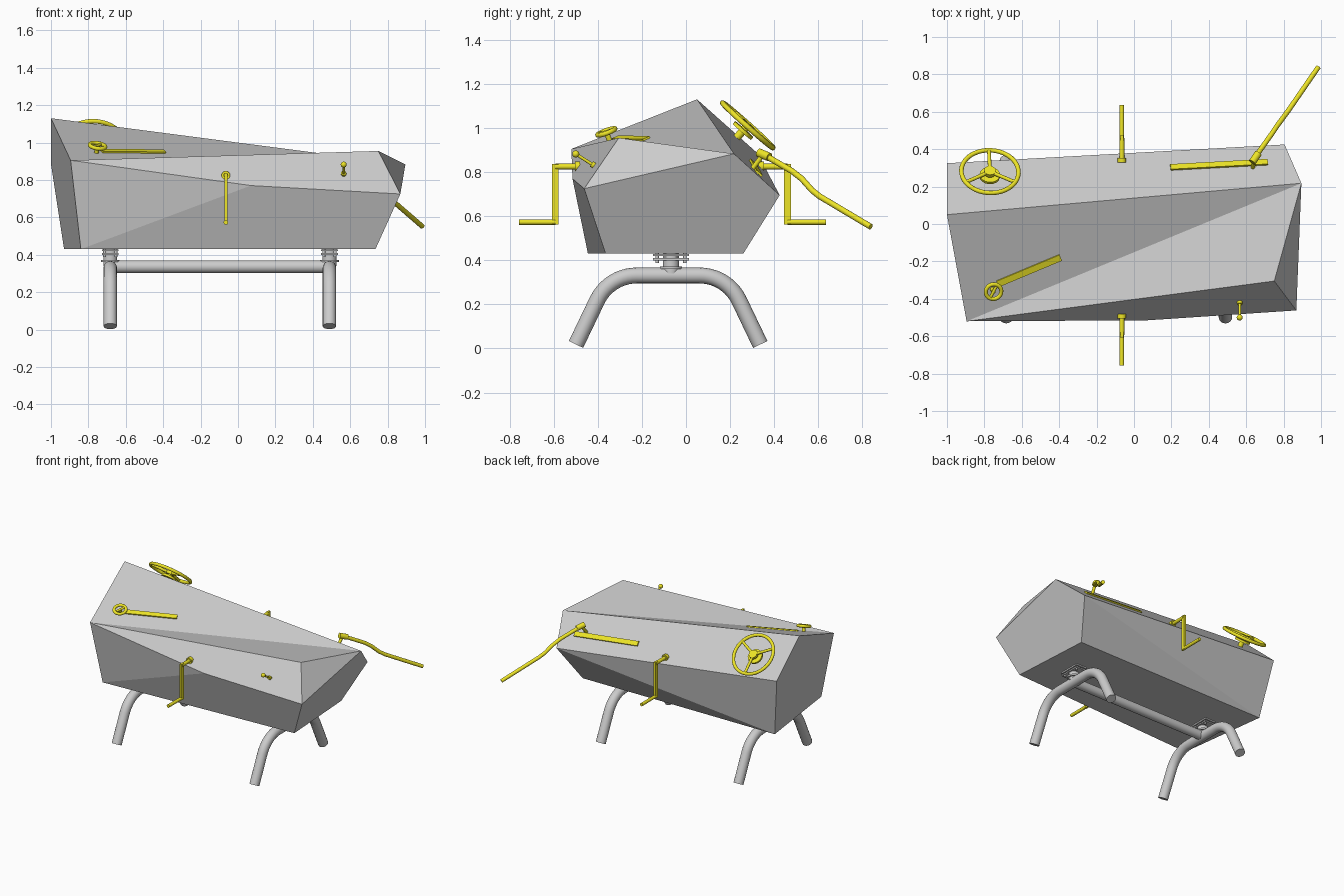
import bpy, bmesh, math
from mathutils import Vector as V

if "Cube" in bpy.data.objects:
    bpy.data.objects.remove(bpy.data.objects["Cube"])

yellow = bpy.data.materials.new("yellow")
yellow.diffuse_color = (0.85, 0.78, 0.02, 1)
yellow.use_nodes = True
yellow.node_tree.nodes["Principled BSDF"].inputs["Base Color"].default_value = yellow.diffuse_color


def finish(ob, name, mat=None, smooth=True):
    ob.name = name
    if mat:
        ob.data.materials.append(mat)
    if smooth:
        bpy.ops.object.select_all(action='DESELECT')
        ob.select_set(True)
        bpy.context.view_layer.objects.active = ob
        bpy.ops.object.shade_smooth_by_angle(angle=math.radians(35))
    return ob


def tube(name, pts, r, mat=None):
    cu = bpy.data.curves.new(name, 'CURVE')
    cu.dimensions = '3D'
    cu.bevel_depth, cu.bevel_resolution, cu.use_fill_caps = r, 6, True
    sp = cu.splines.new('POLY')
    sp.points.add(len(pts) - 1)
    for p, co in zip(sp.points, pts):
        p.co = (*co, 1)
    ob = bpy.data.objects.new(name, cu)
    bpy.context.collection.objects.link(ob)
    bpy.ops.object.select_all(action='DESELECT')
    ob.select_set(True)
    bpy.context.view_layer.objects.active = ob
    bpy.ops.object.convert(target='MESH')
    return finish(bpy.context.object, name, mat)


def box(name, loc, size, mat=None, rot=None):
    bpy.ops.mesh.primitive_cube_add(size=1, location=loc)
    ob = bpy.context.object
    ob.scale = size
    if rot:
        ob.rotation_euler = rot
    return finish(ob, name, mat, False)


def ring(name, loc, normal, R, r, mat):
    bpy.ops.mesh.primitive_torus_add(location=loc, major_radius=R, minor_radius=r,
                                     major_segments=40, minor_segments=12)
    ob = bpy.context.object
    ob.rotation_euler = normal.to_track_quat('Z', 'Y').to_euler()
    return finish(ob, name, mat)


def strip(name, p, q, normal, width, thick, mat):
    # flat bar between two points, lying in the plane of the given normal
    d = (q - p).normalized()
    side = normal.cross(d).normalized() * width / 2
    up = d.cross(side).normalized() * thick / 2
    bm = bmesh.new()
    vs = [bm.verts.new(c + s * side + u * up) for c in (p, q) for s in (-1, 1) for u in (-1, 1)]
    bmesh.ops.convex_hull(bm, input=vs)
    bmesh.ops.dissolve_limit(bm, angle_limit=0.01, verts=bm.verts, edges=bm.edges)
    me = bpy.data.meshes.new(name)
    bm.to_mesh(me)
    ob = bpy.data.objects.new(name, me)
    bpy.context.collection.objects.link(ob)
    return finish(ob, name, mat, False)


# Faceted body
P = dict(A=(-1, .05, 1.13), B=(-.895, -.52, .905), C=(-.84, -.445, .43), D=(-.93, .25, .43),
         M=(-1, .325, .885), E=(.868, -.462, .725), F=(.895, .218, .883), G=(.75, -.305, .955),
         H=(.07, -.515, .77), K=(.805, .425, .695), S=(.735, -.365, .43), T=(.697, .26, .43))
P = {k: V(v) for k, v in P.items()}
bm = bmesh.new()
bv = {k: bm.verts.new(v) for k, v in P.items()}
for f in "ABF BGF AFKM BHG HEG BCH CSEH EGF EFKTS KMD KDT ABCDM CDTS".split():
    bm.faces.new([bv[c] for c in f])
bmesh.ops.recalc_face_normals(bm, faces=bm.faces)
me = bpy.data.meshes.new("body")
bm.to_mesh(me)
body = bpy.data.objects.new("body", me)
bpy.context.collection.objects.link(body)


# Surface planes used to seat the controls
def up_normal(a, b, c):
    n = (P[b] - P[a]).cross(P[c] - P[a]).normalized()
    return n if n.z > 0 else -n


def on_plane(n, x, y, lift=0):
    a = P['A']
    return V((x, y, a.z - (n.x * (x - a.x) + n.y * (y - a.y)) / n.z)) + n * lift


n_back = up_normal('A', 'M', 'F')
n_top = up_normal('A', 'B', 'F')

# Bent tube legs with mounting flanges
YC, TZ, R, BR = -.081, .331, .036, .2
ang = math.atan2(.89, .45)
t = BR * math.tan(ang / 2)
half = [(.265 - t + BR * math.sin(a), TZ - BR + BR * math.cos(a))
        for a in [ang * i / 10 for i in range(11)]] + [(.418, .018)]
for x, side in ((-.683, "left"), (.489, "right")):
    path = [(x, YC - y, z) for y, z in reversed(half)] + [(x, YC + y, z) for y, z in half]
    tube(side + "_leg_frame", path, R)
    tube(side + "_leg_neck", [(x, -.068, .34), (x, -.068, .43)], .037)
    tube(side + "_neck_collar", [(x, -.068, .36), (x, -.068, .372)], .05)
    for z in (.405, .424):
        box(side + "_flange", (x, -.068, z), (.09, .165, .01))
    for sx in (-.03, .03):
        for sy in (-.063, .063):
            tube(side + "_flange_bolt", [(x + sx, -.068 + sy, .388), (x + sx, -.068 + sy, .43)], .008)
tube("long_rail", [(-.683, -.075, .336), (.489, -.075, .336)], .034)

# Steering wheel
foot = on_plane(n_back, -.773, .231)
hub = foot + n_back * .074
ring("wheel_rim", hub, n_back, .153, .012, yellow)
tube("wheel_post", [foot - n_back * .01, hub + n_back * .006], .018, yellow)
tube("wheel_boss", [foot + n_back * .034, foot + n_back * .05], .055, yellow)
tube("wheel_hub", [hub - n_back * .012, hub + n_back * .01], .032, yellow)
u = V((1, 0, 0)) - n_back * n_back.x
u.normalize()
w = n_back.cross(u)
for a in (92, 212, 332):
    a = math.radians(a)
    tube("wheel_spoke", [hub, hub + (u * math.cos(a) + w * math.sin(a)) * .152], .01, yellow)

# Ring pull with guide strip
strip("front_guide", on_plane(n_top, -.73, -.319, .003), on_plane(n_top, -.393, -.178, .003),
      n_top, .036, .012, yellow)
rc = on_plane(n_top, -.757, -.348, .04)
ring("pull_ring", rc, n_top, .042, .011, yellow)
d = V((.4, .9, 0)) - n_top * n_top.dot(V((.4, .9, 0)))
d.normalize()
tube("pull_bar", [rc - d * .042, rc + d * .042], .008, yellow)
tube("pull_post", [rc - n_top * .045, rc], .012, yellow)

# Cranks on both sides
CX = -.065
for name, y0, y1, y2 in (("front", -.48, -.593, -.757), ("back", .33, .461, .635)):
    s = 1 if y1 > 0 else -1
    tube(name + "_crank_shaft", [(CX, y0, .825), (CX, y1, .825)], .013, yellow)
    tube(name + "_crank_collar", [(CX, y0, .825), (CX, y0 + s * .024, .825)], .023, yellow)
    box(name + "_crank_arm", (CX, y1, .7), (.016, .031, .275), yellow)
    tube(name + "_crank_handle", [(CX, y1, .573), (CX, y2, .573)], .012, yellow)

# Small toggle with a ball tip
base, tip = V((.565, -.405, .822)), V((.565, -.5, .882))
tube("toggle_stem", [base, tip], .007, yellow)
tube("toggle_base", [base, base.lerp(tip, .25)], .014, yellow)
bpy.ops.mesh.primitive_uv_sphere_add(radius=.016, segments=20, ring_count=12, location=tip)
finish(bpy.context.object, "toggle_ball", yellow)

# Long bent lever with guide strip
strip("back_guide", on_plane(n_back, .195, .302, .002), on_plane(n_back, .715, .33, .002),
      n_back, .036, .01, yellow)
tube("lever_post", [on_plane(n_back, .635, .305, -.01), (.645, .35, .88)], .011, yellow)
tube("lever_head", [(.632, .33, .888), (.665, .378, .868)], .02, yellow)
tube("lever_arm", [(.65, .36, .875), (.735, .48, .805), (.765, .525, .77), (.8, .572, .717),
                   (.825, .606, .69), (.985, .838, .552)], .0135, yellow)
